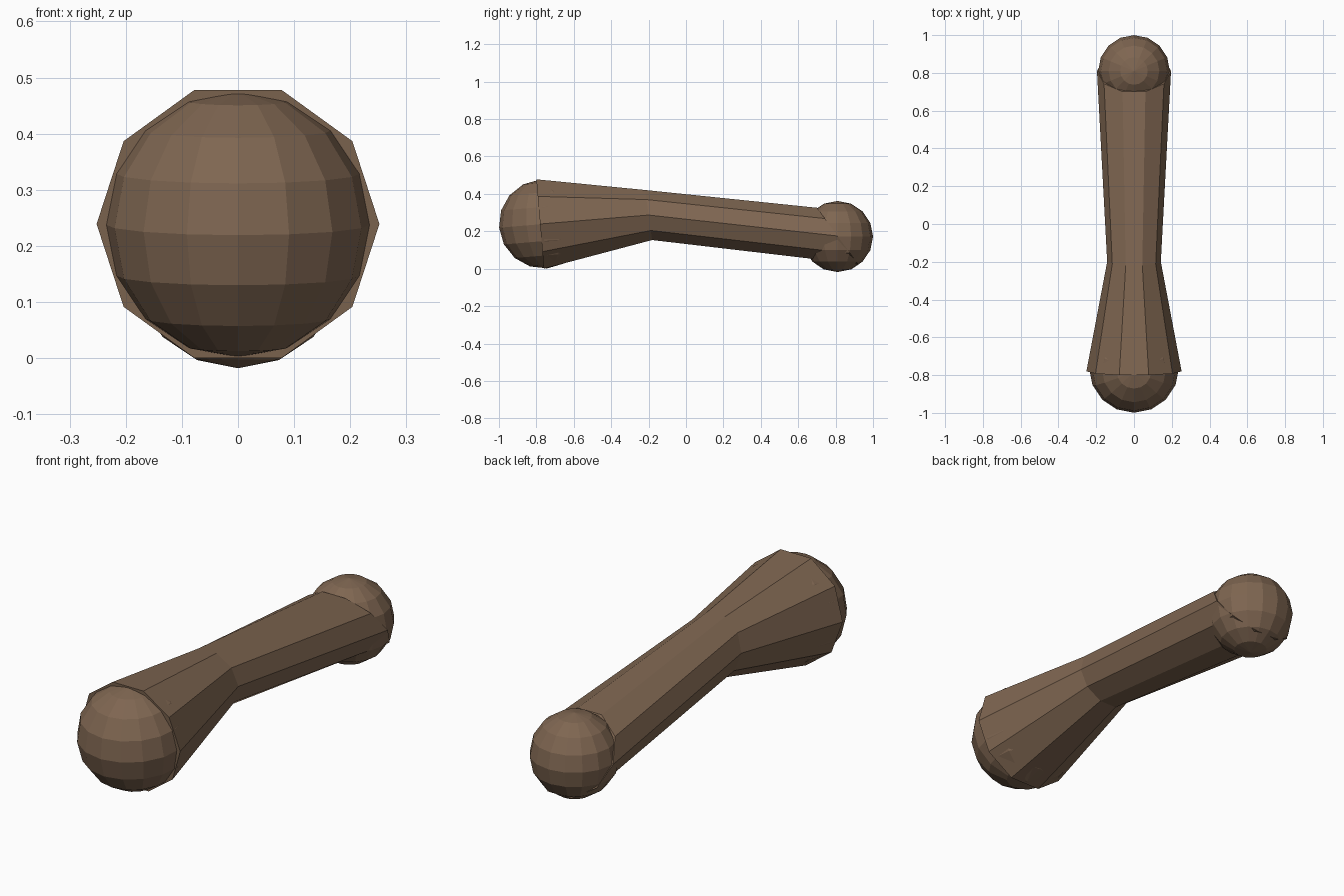
import bpy, bmesh, math
from mathutils import Matrix, Vector

if "Cube" in bpy.data.objects:
    bpy.data.objects.remove(bpy.data.objects["Cube"])

brown = bpy.data.materials.new("warm brown")
brown.diffuse_color = (0.21, 0.132, 0.082, 1)
brown.use_nodes = True
brown.node_tree.nodes["Principled BSDF"].inputs["Base Color"].default_value = brown.diffuse_color


def finish(name, bm):
    bmesh.ops.recalc_face_normals(bm, faces=bm.faces[:])
    mesh = bpy.data.meshes.new(name)
    bm.to_mesh(mesh)
    bm.free()
    mesh.materials.append(brown)
    obj = bpy.data.objects.new(name, mesh)
    bpy.context.collection.objects.link(obj)
    return obj


def ball(name, centre, radius, tilt):
    bm = bmesh.new()
    m = Matrix.Translation(centre) @ Matrix.Rotation(math.radians(tilt), 4, 'X')
    bmesh.ops.create_uvsphere(bm, u_segments=16, v_segments=8, radius=radius, matrix=m)
    return finish(name, bm)


# Rounded ends
ball("large_end", (0, -0.762, 0.239), 0.238, 4.8)
ball("small_end", (0, 0.81, 0.172), 0.19, 0)

# Ten-sided bent shaft: centre y, centre z, radius, ring tilt in degrees
SIDES = 10
rings = [(-0.78, 0.239, 0.252, 4.8), (-0.20, 0.287, 0.142, 8), (0.81, 0.175, 0.196, 36)]
bm = bmesh.new()
loops = []
for y, z, r, tilt in rings:
    t = math.radians(tilt)
    up = Vector((0, -math.sin(t), math.cos(t)))
    loops.append([bm.verts.new(Vector((r * math.cos(a), y, z)) + up * r * math.sin(a))
                  for a in (2 * math.pi * i / SIDES for i in range(SIDES))])
for a, b in zip(loops, loops[1:]):
    for i in range(SIDES):
        j = (i + 1) % SIDES
        bm.faces.new((a[i], a[j], b[j], b[i]))
bm.faces.new(loops[0])
bm.faces.new(loops[-1])
finish("shaft", bm)
